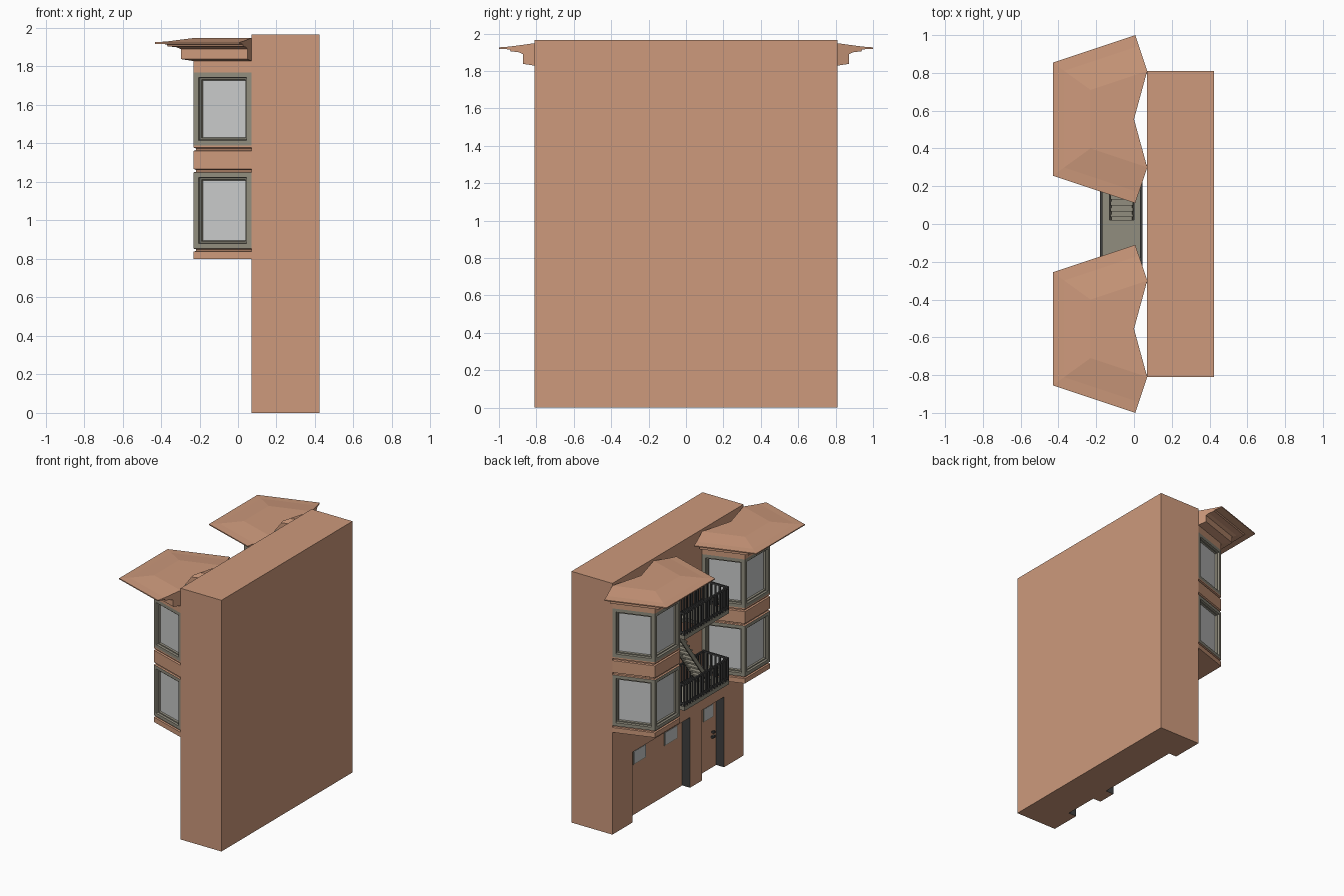
import bpy, bmesh
from mathutils import Vector

if "Cube" in bpy.data.objects:
    bpy.data.objects.remove(bpy.data.objects["Cube"])

def mat(name, c):
    m = bpy.data.materials.new(name)
    m.diffuse_color = (*c, 1)
    m.use_nodes = True
    m.node_tree.nodes["Principled BSDF"].inputs["Base Color"].default_value = m.diffuse_color
    return m

WALL = mat("terracotta_wall", (0.61, 0.32, 0.20))
FRAME = mat("stone_grey_frame", (0.283, 0.266, 0.209))
GLASS = mat("pale_glass", (0.58, 0.59, 0.585))
DARK = mat("dark_metal", (0.05, 0.05, 0.05))

def finish(name, bm, mats):
    me = bpy.data.meshes.new(name)
    bm.to_mesh(me)
    bm.free()
    for m in mats:
        me.materials.append(m)
    ob = bpy.data.objects.new(name, me)
    bpy.context.collection.objects.link(ob)
    return ob

def add_box(bm, x0, x1, y0, y1, z0, z1):
    r = bmesh.ops.create_cube(bm, size=1)
    for v in r["verts"]:
        v.co = Vector(((x0 + x1) / 2 + v.co.x * (x1 - x0),
                       (y0 + y1) / 2 + v.co.y * (y1 - y0),
                       (z0 + z1) / 2 + v.co.z * (z1 - z0)))

def boxes(name, material, items):
    bm = bmesh.new()
    for b in items:
        add_box(bm, *b)
    return finish(name, bm, [material])

# main block with two ground floor recesses (garage and door)
XF, XR, ZR = 0.07, 0.138, 0.55
block = boxes("main_block", WALL, [(XF, 0.424, -0.81, 0.81, 0, 1.965)])
block.data.materials.append(DARK)
cutters = []
for y0, y1 in ((-0.15, 0.56), (-0.57, -0.295)):
    c = boxes("recess_cutter", WALL, [(-0.1, XR, y0, y1, -0.1, ZR)])
    c.hide_render = True
    md = block.modifiers.new("recess", "BOOLEAN")
    md.operation, md.solver, md.object = "DIFFERENCE", "EXACT", c
    cutters.append(c)
dg = bpy.context.evaluated_depsgraph_get()
me = bpy.data.meshes.new_from_object(block.evaluated_get(dg))
block.modifiers.clear()
block.data = me
for c in cutters:
    bpy.data.objects.remove(c)
# recess jambs and lintel undersides are dark
for p in me.polygons:
    c, n = p.center, p.normal
    inside = XF < c.x < XR - 0.01 and abs(c.y) < 0.7 and c.z < 0.6
    p.material_index = 1 if inside and abs(n.x) < 0.1 and c.z > 0.1 else 0

# small ground floor windows and door hardware
WIN = [(0.30, 0.46), (-0.086, 0.074), (-0.53, -0.41)]
boxes("small_window_frame", FRAME,
      [(XR - 0.004, XR + 0.002, a, b, 0.395, 0.505) for a, b in WIN])
boxes("small_window_glass", GLASS,
      [(XR - 0.007, XR, a + 0.008, b - 0.008, 0.403, 0.497) for a, b in WIN])
boxes("door_handle", DARK, [(XR - 0.02, XR, -0.535, -0.515, 0.27, 0.285),
                            (XR - 0.02, XR, -0.535, -0.505, 0.235, 0.25)])

# bay plan, relative to the bay centre
PLAN = [Vector(p) for p in ((0.07, 0.255), (-0.23, 0.155), (-0.23, -0.155), (0.07, -0.255))]

def ring(o, yc):
    """Bay outline pushed outward by o with mitred corners."""
    ns = []
    for a, b in zip(PLAN, PLAN[1:]):
        d = (b - a).normalized()
        ns.append(Vector((d.y, -d.x)))
    out = []
    for i, p in enumerate(PLAN):
        n1, n2 = ns[max(i - 1, 0)], ns[min(i, 2)]
        q = p + (n1 + n2) * (o / (1 + n1.dot(n2)))
        out.append((q.x, q.y + yc))
    return out

def sweep(bm, profile, yc):
    rows = [[bm.verts.new((x, y, z)) for x, y in ring(o, yc)] for o, z in profile]
    faces = []
    for lo, hi in zip(rows, rows[1:]):
        for i in range(3):
            faces.append(bm.faces.new((lo[i], lo[i + 1], hi[i + 1], hi[i])))
    return rows, faces

def cap(bm, row, yc, up):
    notch = bm.verts.new((0, yc, row[0].co.z))
    f = bm.faces.new(row + [notch])
    f.normal_update()
    if (f.normal.z > 0) != up:
        f.normal_flip()

LOW, HIGH = (0.853, 1.25), (1.39, 1.77)
for side, yc in (("left", 0.555), ("right", -0.555)):
    # masonry bands with grooves
    bm = bmesh.new()
    rows, _ = sweep(bm, [(0, 0.80), (0, 0.838), (-0.012, 0.841), (-0.012, 0.85), (0, LOW[0])], yc)
    cap(bm, rows[0], yc, False)
    sweep(bm, [(0, LOW[1]), (-0.012, 1.253), (-0.012, 1.262), (0, 1.268), (0, 1.362),
               (-0.012, 1.366), (-0.012, 1.374), (0, 1.378), (0, HIGH[0])], yc)
    finish("bay_bands_" + side, bm, [WALL])

    # window storeys: nested frame steps, then glass
    bm = bmesh.new()
    for z0, z1 in (LOW, HIGH):
        _, faces = sweep(bm, [(0, z0), (0, z1)], yc)
        bm.normal_update()
        for t, d in ((0.026, 0), (0.004, -0.014), (0.008, 0), (0.004, -0.012)):
            bmesh.ops.inset_individual(bm, faces=faces, thickness=t, depth=d, use_even_offset=True)
        for f in faces:
            f.material_index = 1
    finish("bay_windows_" + side, bm, [FRAME, GLASS])

    # cornice and flared roof
    bm = bmesh.new()
    prof = [(0, 1.77), (0, 1.828), (0.065, 1.838), (0.065, 1.89), (0.09, 1.9), (0.135, 1.905),
            (0.14, 1.915), (0.2, 1.918), (0.2, 1.926), (0.14, 1.93), (0, 1.948)]
    rows, _ = sweep(bm, prof, yc)
    cap(bm, rows[-1], yc, True)
    bm.faces.new([r[0] for r in rows[1:]])
    bm.faces.new([r[3] for r in reversed(rows[1:])])
    finish("bay_roof_" + side, bm, [WALL])

# balcony platforms between the bays; the upper one has a stair opening
X0, X1, Y = -0.18, 0.045, 0.275
ZL, ZU, T = 0.83, 1.385, 0.03
boxes("lower_balcony_floor", FRAME, [(X0, X1, -Y, Y, ZL, ZL + T)])
boxes("upper_balcony_floor", FRAME, [
    (X0, X1, -Y, 0.02, ZU, ZU + T), (X0, -0.13, 0.02, Y, ZU, ZU + T),
    (0.0, X1, 0.02, Y, ZU, ZU + T), (-0.13, 0.0, 0.255, Y, ZU, ZU + T)])

# railings: rails plus square balusters on all sides
def railing(name, z):
    h, w = 0.165, 0.006
    items = []
    for x in (X0 + w, X1 - w):
        for zz in (z + 0.015, z + h):
            items.append((x - w, x + w, -Y, Y, zz, zz + 0.014))
        for i in range(17):
            y = -Y + w + i * (2 * Y - 2 * w) / 16
            items.append((x - w, x + w, y - w, y + w, z, z + h))
    for y in (-Y + w, Y - w):
        for zz in (z + 0.015, z + h):
            items.append((X0, X1, y - w, y + w, zz, zz + 0.014))
        for i in range(1, 6):
            x = X0 + i * (X1 - X0) / 6
            items.append((x - w, x + w, y - w, y + w, z, z + h))
    boxes(name, DARK, items)

railing("lower_railing", ZL + T)
railing("upper_railing", ZU + T)

# stair between the balconies: treads and two sloping stringers
N, YA, YB = 12, -0.12, 0.255
ZA, ZB = ZL + T, ZU + T
run, rise = (YB - YA) / N, (ZB - ZA) / N
boxes("stair_treads", FRAME, [
    (-0.125, -0.005, YA + i * run, YA + (i + 1) * run + 0.006,
     ZA + (i + 1) * rise - 0.014, ZA + (i + 1) * rise - 0.002) for i in range(N)])
bm = bmesh.new()
for x in (-0.13, -0.01):
    r = bmesh.ops.create_cube(bm, size=1)
    for v in r["verts"]:
        end = v.co.y > 0
        v.co = Vector((x + 0.005 + v.co.x * 0.01, YB if end else YA,
                       (ZB - 0.03 if end else ZA + 0.025) + v.co.z * 0.05))
finish("stair_stringers", bm, [FRAME])
